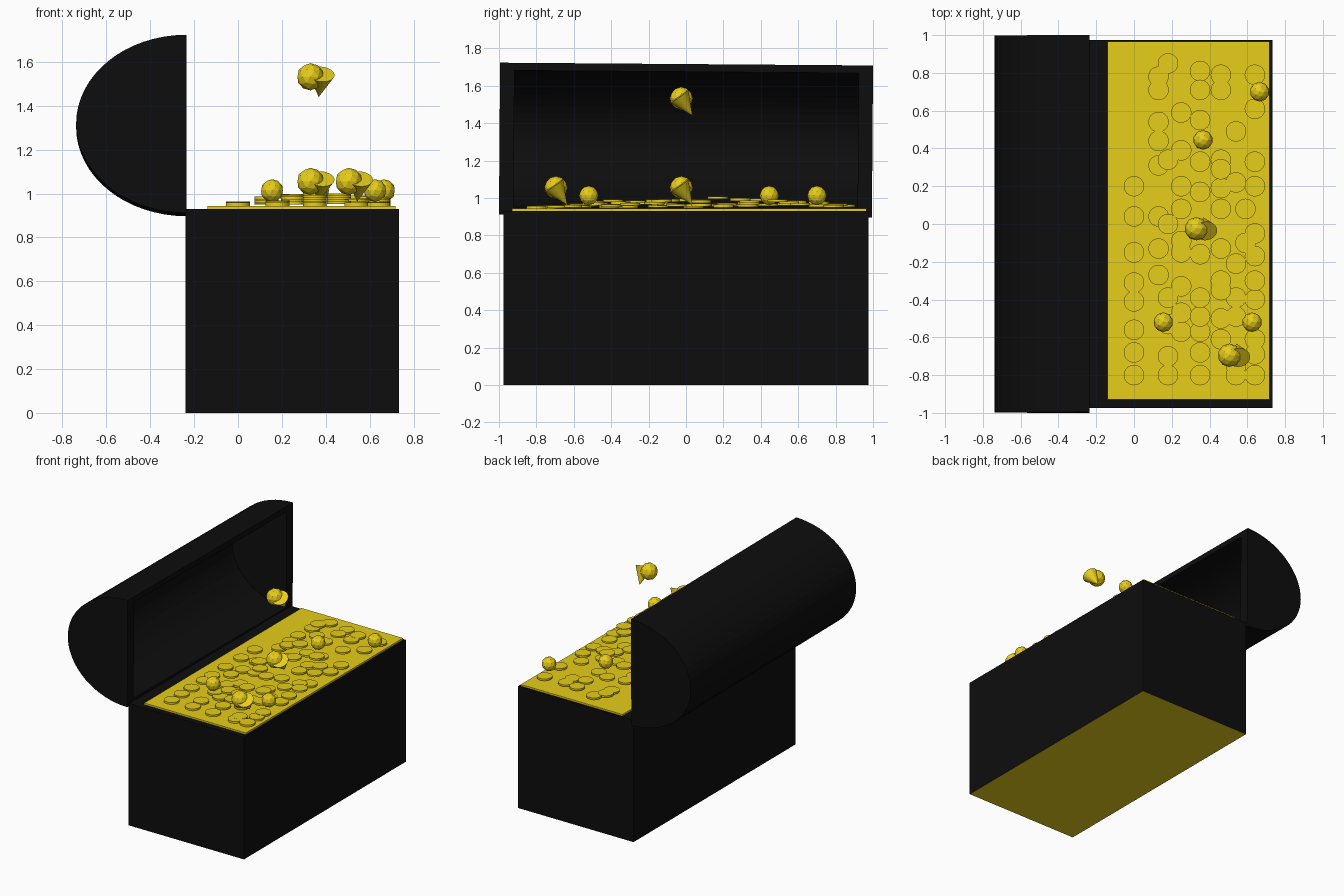
import bpy, bmesh, math, random
from mathutils import Vector, Matrix

if "Cube" in bpy.data.objects:
    bpy.data.objects.remove(bpy.data.objects["Cube"])

random.seed(4)


def material(name, color):
    m = bpy.data.materials.new(name)
    m.diffuse_color = (*color, 1)
    m.use_nodes = True
    m.node_tree.nodes["Principled BSDF"].inputs["Base Color"].default_value = m.diffuse_color
    return m


BLACK = material("dark_wood", (0.004, 0.004, 0.004))
GOLD = material("gold", (0.8, 0.61, 0.01))


def finish(bm, name, *mats):
    bmesh.ops.recalc_face_normals(bm, faces=bm.faces)
    me = bpy.data.meshes.new(name)
    bm.to_mesh(me)
    bm.free()
    for m in mats:
        me.materials.append(m)
    ob = bpy.data.objects.new(name, me)
    bpy.context.collection.objects.link(ob)
    return ob


def box(name, lo, hi, *mats):
    bm = bmesh.new()
    lo, hi = Vector(lo), Vector(hi)
    size = Matrix.Diagonal((*(hi - lo), 1))
    bmesh.ops.create_cube(bm, size=1, matrix=Matrix.Translation((lo + hi) / 2) @ size)
    if len(mats) > 1:  # second material goes on the underside
        bm.normal_update()
        for f in bm.faces:
            if f.normal.z < -0.9:
                f.material_index = 1
    return finish(bm, name, *mats)


# Chest body with gold underside, and the sheet of treasure on top
box("chest_body", (-0.24, -0.975, 0), (0.733, 0.975, 0.93), BLACK, GOLD)
box("gold_bed", (-0.14, -0.93, 0.925), (0.717, 0.965, 0.943), GOLD)


# Open hollow lid: outer and inner half-ellipse shells joined by a flat rim
def arc_shell(bm, rx, rz, half_y, n=32):
    rows = []
    for y in (-half_y, half_y):
        row = []
        for i in range(n + 1):
            a = math.pi * (0.5 + i / n)
            row.append(bm.verts.new((rx * math.cos(a), y, rz * math.sin(a))))
        rows.append(row)
    a, b = rows
    for i in range(n):
        bm.faces.new((a[i], a[i + 1], b[i + 1], b[i]))
    bm.faces.new(a)
    bm.faces.new(b)
    return a[0], b[0], b[-1], a[-1]


bm = bmesh.new()
outer = arc_shell(bm, 0.503, 0.406, 0.997)
inner = arc_shell(bm, 0.455, 0.365, 0.92)
for i in range(4):
    j = (i + 1) % 4
    bm.faces.new((outer[i], outer[j], inner[j], inner[i]))
lid = finish(bm, "chest_lid", BLACK)
lid.location = (-0.235, 0, 1.31)
lid.rotation_euler.x = -0.0075

# Coins: columns of y positions (hundredths) keyed by x
columns = {
    0: (20, 4, -15, -31, -41, -56, -68, -80),
    13: (78, 71, 54, 44, 31, 4, -13, -27),
    18: (85, 34, 0, -39, -53, -70, -80),
    25: (59, 39, 20, 8, -9, -15, -33, -47, -57),
    35: (81, 71, 55, 33, 17, -16, -39, -49, -57, -68, -80),
    46: (79, 71, 34, 29, 19, 8, -13, -30, -35, -50, -61),
    54: (49, 22, -21, -39, -49, -75, -80),
    59: (8, -10),
    64: (79, 61, 33, 20, -5, -17, -30, -40, -61, -69, -80),
}
bm = bmesh.new()
for x, ys in columns.items():
    for y in ys:
        # the pile rises towards the middle
        mound = max(0, 1 - ((x - 36) / 40) ** 2) * max(0, 1 - ((y - 8) / 85) ** 2)
        z = 0.951 + mound * random.uniform(0.01, 0.055)
        bmesh.ops.create_cone(bm, cap_ends=True, segments=32, radius1=0.054,
                              radius2=0.054, depth=0.014,
                              matrix=Matrix.Translation((x / 100, y / 100, z)))
finish(bm, "coins", GOLD)


def ball(bm, center, r):
    bmesh.ops.create_icosphere(bm, subdivisions=2, radius=r,
                               matrix=Matrix.Translation(center))


# Loose round gems
for i, (x, y) in enumerate([(0.665, 0.70), (0.365, 0.445), (0.155, -0.52), (0.625, -0.52)]):
    bm = bmesh.new()
    ball(bm, (x, y, 1.013), 0.052)
    finish(bm, f"round_gem_{i + 1}", GOLD)

# Pairs of a ball and a tilted pointed gem
for i, p in enumerate([(0.33, -0.025, 1.055), (0.505, -0.695, 1.055), (0.33, -0.025, 1.532)]):
    bm = bmesh.new()
    p = Vector(p)
    ball(bm, p, 0.062)
    base, tip = p + Vector((0.05, -0.012, 0.012)), p + Vector((0.038, 0.06, -0.092))
    d = tip - base
    turn = d.to_track_quat('Z', 'Y').to_matrix().to_4x4()
    bmesh.ops.create_cone(bm, cap_ends=True, segments=32, radius1=0.06, radius2=0,
                          depth=d.length,
                          matrix=Matrix.Translation((base + tip) / 2) @ turn)
    finish(bm, f"pointed_gem_{i + 1}", GOLD)
